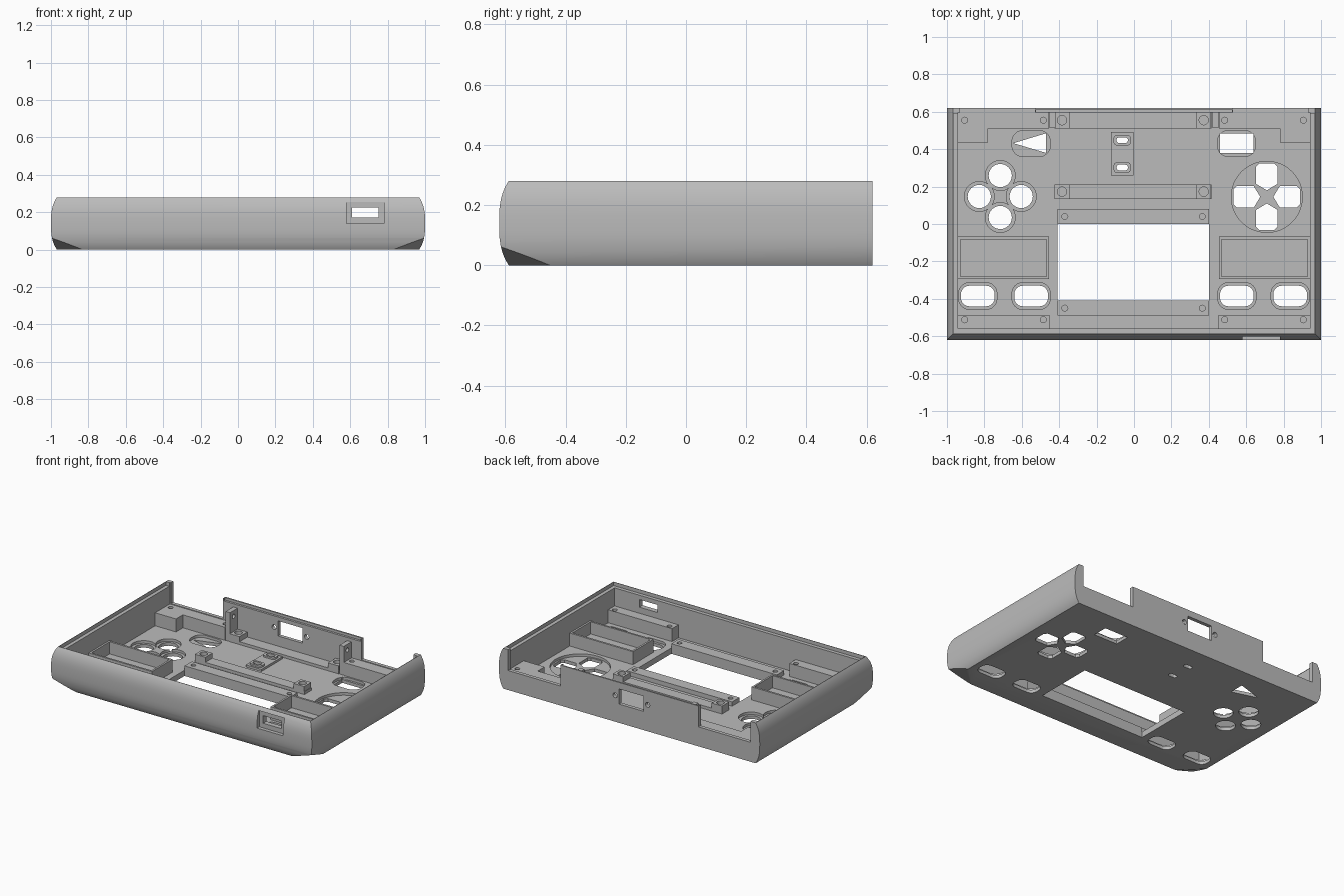
import bpy, bmesh, math

if "Cube" in bpy.data.objects:
    bpy.data.objects.remove(bpy.data.objects["Cube"])

grey = bpy.data.materials.new("plain grey")
grey.use_nodes = True
grey.diffuse_color = (0.5, 0.5, 0.5, 1)
grey.node_tree.nodes["Principled BSDF"].inputs["Base Color"].default_value = (0.5, 0.5, 0.5, 1)

FLOOR = 0.04
HEIGHT = 0.28
BACK = 0.62


def finish(name, bm):
    bmesh.ops.recalc_face_normals(bm, faces=bm.faces)
    mesh = bpy.data.meshes.new(name)
    bm.to_mesh(mesh)
    bm.free()
    mesh.materials.append(grey)
    obj = bpy.data.objects.new(name, mesh)
    bpy.context.scene.collection.objects.link(obj)
    return obj


def prism(name, points, low, high, axis="z"):
    """Extrude a 2D outline along an axis."""
    place = {"z": lambda a, b, h: (a, b, h),
             "y": lambda a, b, h: (a, h, b),
             "x": lambda a, b, h: (h, a, b)}[axis]
    bm = bmesh.new()
    lower = [bm.verts.new(place(a, b, low)) for a, b in points]
    upper = [bm.verts.new(place(a, b, high)) for a, b in points]
    bm.faces.new(lower)
    bm.faces.new(upper)
    for i in range(len(points)):
        j = (i + 1) % len(points)
        bm.faces.new((lower[i], lower[j], upper[j], upper[i]))
    return finish(name, bm)


def rect(x0, x1, y0, y1):
    return [(x0, y0), (x1, y0), (x1, y1), (x0, y1)]


def circle(x, y, r, n=32):
    return [(x + r * math.cos(math.tau * i / n), y + r * math.sin(math.tau * i / n)) for i in range(n)]


def rounded(x, y, w, h, r, n=6):
    """Rectangle outline with rounded corners."""
    pts = []
    for k, (sx, sy) in enumerate(((1, 1), (-1, 1), (-1, -1), (1, -1))):
        for i in range(n + 1):
            a = (k + i / n) * math.pi / 2
            pts.append((x + sx * (w / 2 - r) + r * math.cos(a), y + sy * (h / 2 - r) + r * math.sin(a)))
    return pts


def carve(obj, cutters):
    """Subtract the cutters, bake the result and discard them."""
    for c in cutters:
        c.hide_render = True
        mod = obj.modifiers.new("cut", "BOOLEAN")
        mod.operation = "DIFFERENCE"
        mod.solver = "EXACT"
        mod.object = c
    bpy.context.view_layer.update()
    graph = bpy.context.evaluated_depsgraph_get()
    mesh = bpy.data.meshes.new_from_object(obj.evaluated_get(graph))
    obj.modifiers.clear()
    obj.data = mesh
    for c in cutters:
        bpy.data.objects.remove(c)


def cut(points, low, high, axis="z"):
    return prism("cutter", points, low, high, axis)


def block(name, points, top, holes=(), r=0.016, depth=0.03):
    """Raised part on the floor with blind screw holes."""
    obj = prism(name, points, FLOOR - 0.004, top)
    if holes:
        carve(obj, [cut(circle(x, y, r, 20), top - depth, top + 0.05) for x, y in holes])
    return obj


# Outer shell: bulged front and sides, flat back
bm = bmesh.new()
rings = []
LEVELS = 16
for i in range(LEVELS + 1):
    t = -math.cos(math.pi * i / LEVELS)
    inset = 0.032 * abs(t) ** 3
    z = HEIGHT * (t + 1) / 2
    rings.append([bm.verts.new((x, y, z)) for x, y in rect(inset - 1, 1 - inset, inset - BACK, BACK)])
bm.faces.new(rings[0])
bm.faces.new(rings[-1])
for a, b in zip(rings, rings[1:]):
    for i in range(4):
        j = (i + 1) % 4
        bm.faces.new((a[i], a[j], b[j], b[i]))
shell = finish("shell", bm)

# Inner cavity and rim step
cuts = [cut(rect(-0.94, 0.94, -0.56, 0.595), FLOOR, 0.4),
        cut(rect(-0.965, 0.965, -0.585, 0.59), 0.255, 0.4),
        cut(rect(-0.525, 0.525, 0.58, 0.61), 0.262, 0.4)]

for s in (-1, 1):
    # Back wall notch
    cuts.append(cut(rect(*sorted((s * 0.53, s * 0.93)), 0.57, 0.7), 0.135, 0.4))
    # Slanted front bottom corner
    bm = bmesh.new()
    for co in ((1.2, -0.82, 0.195), (0.5, -0.82, -0.0325), (1.2, -0.12, -0.0325), (1.2, -0.82, -0.0325)):
        bm.verts.new((s * co[0], co[1], co[2]))
    bmesh.ops.convex_hull(bm, input=bm.verts)
    cuts.append(finish("cutter", bm))

# Front port with recess, back port with two screw holes
cuts += [cut(rect(0.58, 0.78, 0.14, 0.255), -0.7, -0.595, "y"),
         cut(rect(0.61, 0.75, 0.172, 0.225), -0.7, -0.5, "y"),
         cut(rect(-0.11, 0.08, 0.13, 0.235), 0.5, 0.7, "y")]
cuts += [cut(circle(x, 0.183, 0.017, 16), 0.5, 0.7, "y") for x in (-0.14, 0.11)]

# Screen window
cuts.append(cut(rect(-0.41, 0.40, -0.41, 0), -0.1, 0.1))

# Button openings, each with a shallow recess around it
SEAT = 0.022


def opening(hole, recess):
    cuts.append(cut(recess, SEAT, 0.1))
    if hole:
        cuts.append(cut(hole, -0.1, 0.1))


for dx, dy in ((0, 0.112), (0, -0.112), (0.112, 0), (-0.112, 0)):
    opening(circle(-0.715 + dx, 0.147 + dy, 0.062), circle(-0.715 + dx, 0.147 + dy, 0.08))
for x in (-0.835, -0.55, 0.55, 0.835):
    opening(rounded(x, -0.385, 0.18, 0.11, 0.045), rounded(x, -0.385, 0.205, 0.145, 0.06))
opening([(-0.645, 0.432), (-0.47, 0.38), (-0.47, 0.485)], rounded(-0.55, 0.43, 0.205, 0.14, 0.06))
opening(rect(0.46, 0.64, 0.38, 0.485), rounded(0.548, 0.43, 0.205, 0.14, 0.06))

# Direction pad: round recess with four pointed arms
opening(None, circle(0.71, 0.145, 0.19, 48))
ARM = [(0, 0.035), (0.058, 0.07), (0.058, 0.16), (0.04, 0.178), (-0.04, 0.178), (-0.058, 0.16), (-0.058, 0.07)]
for k in range(4):
    c, s = round(math.cos(k * math.pi / 2)), round(math.sin(k * math.pi / 2))
    cuts.append(cut([(0.71 + c * a - s * b, 0.145 + s * a + c * b) for a, b in ARM], -0.1, 0.1))

# Small slots through the middle of the floor
SLOTS = (0.448, 0.302)
for y in SLOTS:
    cuts.append(cut(rounded(-0.063, y, 0.06, 0.03, 0.013), -0.1, 0.1))
carve(shell, cuts)

# Slotted centre plate with raised collars
plate = prism("centre_plate", rect(-0.122, -0.003, 0.26, 0.492), FLOOR - 0.004, 0.055)
carve(plate, [cut(rounded(-0.063, y, 0.06, 0.03, 0.013), 0, 0.2) for y in SLOTS])
for y in SLOTS:
    collar = prism("slot_collar", rounded(-0.063, y, 0.092, 0.058, 0.02), 0.05, 0.067)
    carve(collar, [cut(rounded(-0.063, y, 0.06, 0.03, 0.013), 0, 0.2)])

# Screen mounting bars
for y0, y1, yh in ((0, 0.08, 0.04), (-0.49, -0.41, -0.45)):
    block("screen_bar", rect(-0.41, 0.40, y0, y1), 0.07, [(-0.37, yh), (0.365, yh)])

# Circuit board rails with standoffs at the ends
for y0, y1 in ((0.51, 0.597), (0.135, 0.212)):
    block("board_rail", rect(-0.42, 0.415, y0, y1), 0.06)
    for x in (-0.385, 0.373):
        block("standoff", rect(x - 0.04, x + 0.04, y0, y1), 0.095, [(x, 0.555 if y0 > 0.3 else 0.173)], 0.025)

BLOCK_TOP = 0.13
for s in (-1, 1):
    side = "right" if s < 0 else "left"

    def mirror(pts):
        return [(s * x, y) for x, y in pts]

    # Stepped rear screw block
    block(side + "_rear_block",
          mirror([(0.943, 0.435), (0.78, 0.435), (0.78, 0.51), (0.455, 0.51), (0.455, 0.597), (0.943, 0.597)]),
          BLOCK_TOP, [(s * 0.905, 0.555), (s * 0.485, 0.555)])
    # Front screw block
    block(side + "_front_block", mirror(rect(0.45, 0.943, -0.563, -0.49)),
          BLOCK_TOP, [(s * 0.905, -0.512), (s * 0.485, -0.512)])
    # Upright bracket with a side hole
    bracket = prism(side + "_bracket", rect(0.512, 0.598, FLOOR - 0.004, 0.24), *sorted((s * 0.42, s * 0.453)), "x")
    carve(bracket, [cut(circle(0.552, 0.2, 0.015, 16), -1, 1, "x")])
    # Open speaker tray
    tray = block(side + "_speaker_tray", mirror(rect(0.455, 0.943, -0.293, -0.068)), BLOCK_TOP)
    carve(tray, [cut(mirror(rect(0.468, 0.927, -0.28, -0.082)), FLOOR + 0.006, 0.3)])

# Smooth curved surfaces, keep hard edges
for obj in bpy.context.scene.objects:
    if obj.type == "MESH" and grey.name in obj.data.materials:
        obj.data.shade_smooth()
        obj.data.set_sharp_from_angle(angle=math.radians(30))
